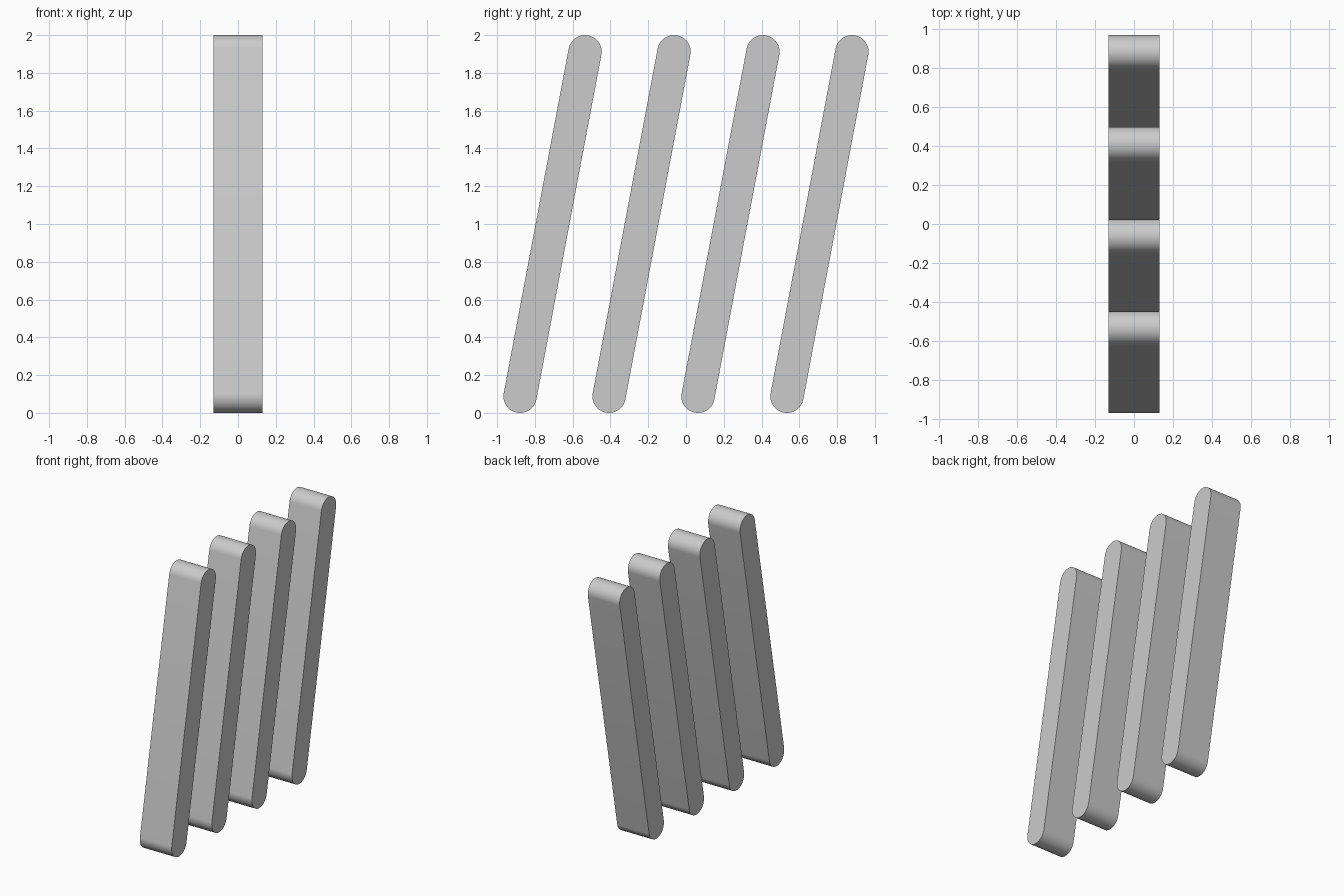
import bpy, bmesh, math

if "Cube" in bpy.data.objects:
    bpy.data.objects.remove(bpy.data.objects["Cube"], do_unlink=True)

RADIUS = 0.088        # half thickness of a slat
HALF_WIDTH = 0.131
LEAN = 0.344          # how far back the top sits
SPACING = 0.471
COUNT = 4
SEGMENTS = 32         # per rounded end

grey = bpy.data.materials.new("light_grey")
grey.use_nodes = True
colour = (0.6, 0.6, 0.6, 1)
grey.diffuse_color = colour
grey.node_tree.nodes["Principled BSDF"].inputs["Base Color"].default_value = colour


def slat_profile():
    """Leaning stadium outline in the y-z plane, centred on y = 0."""
    rise = 2 - 2 * RADIUS
    tilt = math.atan2(LEAN, rise)
    points = []
    for end in (1, -1):
        start = -tilt if end == 1 else math.pi - tilt
        for i in range(SEGMENTS + 1):
            a = start + math.pi * i / SEGMENTS
            points.append((end * LEAN / 2 + RADIUS * math.cos(a),
                           1 + end * rise / 2 + RADIUS * math.sin(a)))
    return points


def make_slat(name, y):
    bm = bmesh.new()
    side = bm.faces.new([bm.verts.new((-HALF_WIDTH, py, pz)) for py, pz in slat_profile()])
    ext = bmesh.ops.extrude_face_region(bm, geom=[side], use_keep_orig=True)
    moved = [g for g in ext["geom"] if isinstance(g, bmesh.types.BMVert)]
    bmesh.ops.translate(bm, verts=moved, vec=(2 * HALF_WIDTH, 0, 0))
    bmesh.ops.recalc_face_normals(bm, faces=bm.faces)
    mesh = bpy.data.meshes.new(name)
    bm.to_mesh(mesh)
    bm.free()
    mesh.materials.append(grey)
    slat = bpy.data.objects.new(name, mesh)
    slat.location.y = y
    bpy.context.collection.objects.link(slat)
    # Smooth rounded ends, crisp side edges
    bpy.ops.object.select_all(action="DESELECT")
    slat.select_set(True)
    bpy.context.view_layer.objects.active = slat
    bpy.ops.object.shade_smooth_by_angle(angle=math.radians(30))


# Row of leaning slats from front to back
for n in range(COUNT):
    make_slat(f"leaning_slat_{n + 1}", (n - (COUNT - 1) / 2) * SPACING)
